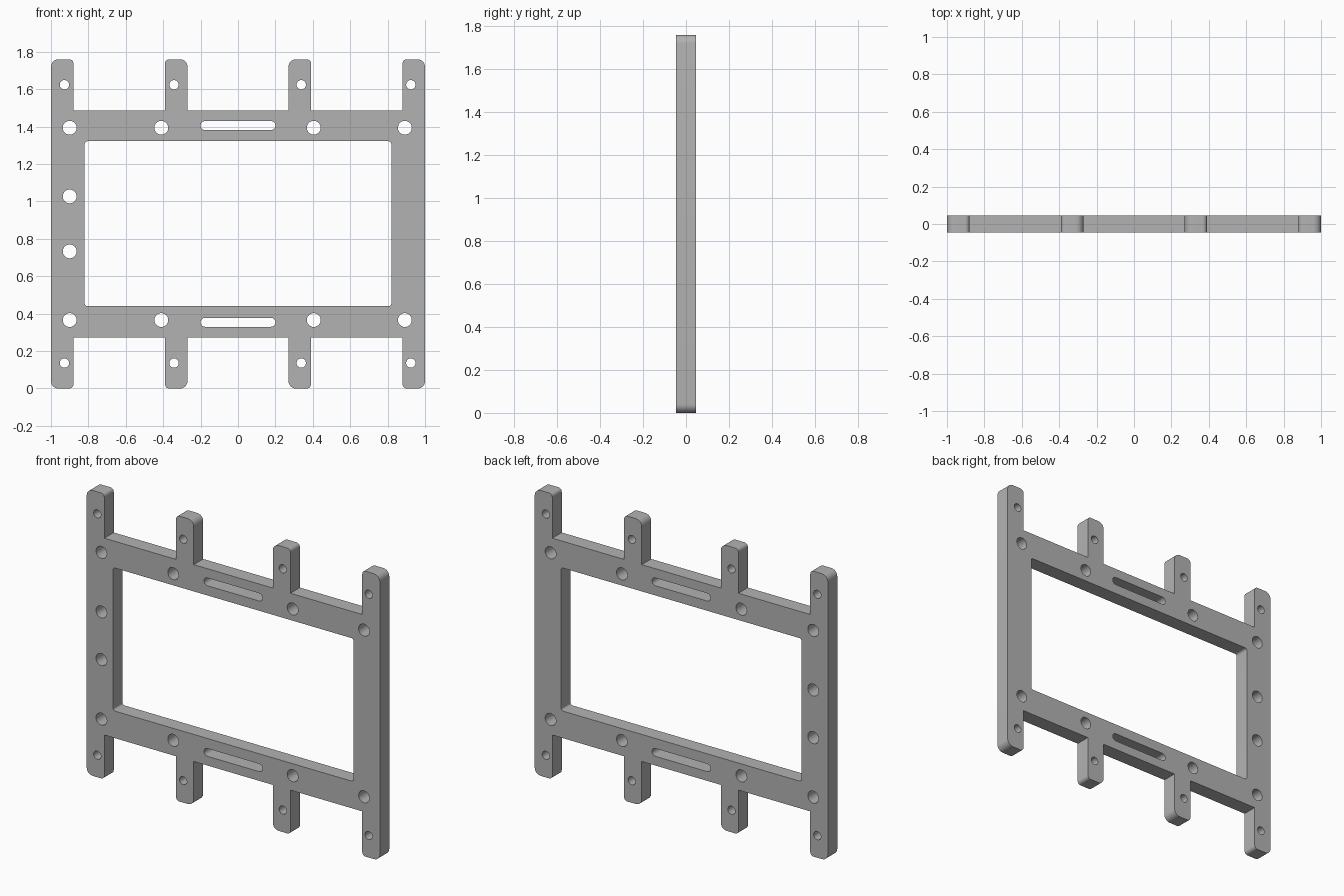
import bpy, bmesh
from math import sin, cos, pi, radians
from mathutils import Vector, Matrix

cube = bpy.data.objects.get("Cube")
if cube:
    bpy.data.objects.remove(cube)

HEIGHT, HALF_DEPTH = 1.76, 0.046
MID = HEIGHT / 2
RAIL_TOP = 1.487


def rounded(corners, steps=8):
    """Round each (x, z, radius) corner of a closed right-angled loop."""
    pts = []
    for i, (x, z, r) in enumerate(corners):
        p = Vector((x, z))
        if r == 0:
            pts.append(p)
            continue
        before = (Vector(corners[i - 1][:2]) - p).normalized()
        after = (Vector(corners[(i + 1) % len(corners)][:2]) - p).normalized()
        centre = p + (before + after) * r
        for k in range(steps + 1):
            a = k / steps * pi / 2
            pts.append(centre - after * r * cos(a) - before * r * sin(a))
    return pts


def circle(x, z, r, n=32):
    return [Vector((x + r * cos(2 * pi * k / n), z + r * sin(2 * pi * k / n)))
            for k in range(n)]


def box(x0, x1, z0, z1, r):
    return rounded([(x0, z0, r), (x1, z0, r), (x1, z1, r), (x0, z1, r)])


# Outer outline: top edge with four tabs, mirrored for the bottom edge
big, small = 0.04, 0.022
tabs = [(-1, -0.88, big, small), (-0.39, -0.27, small, big),
        (0.27, 0.39, big, small), (0.88, 1, small, big)]
top = []
for x0, x1, r0, r1 in tabs:
    if x0 > -1:
        top.append((x0, RAIL_TOP, 0))
    top += [(x0, HEIGHT, r0), (x1, HEIGHT, r1)]
    if x1 < 1:
        top.append((x1, RAIL_TOP, 0))
bottom = [(x, HEIGHT - z, r) for x, z, r in reversed(top)]
loops = [rounded(top + bottom)]

# Window, slots and mounting holes
loops.append(box(-0.82, 0.82, 0.44, 1.322, 0.015))
for side in (-1, 1):
    slot_z = MID + side * 0.526
    loops.append(box(-0.2, 0.2, slot_z - 0.024, slot_z + 0.024, 0.0239))
    for x in (-0.9, -0.41, 0.405, 0.892):
        loops.append(circle(x, MID + side * 0.514, 0.037))
    for x in (-0.928, -0.342, 0.338, 0.924):
        loops.append(circle(x, MID + side * 0.744, 0.025))
    loops.append(circle(-0.9, MID + side * 0.147, 0.037))

# Filled, extruded profile
curve = bpy.data.curves.new("frame_profile", "CURVE")
curve.dimensions = "2D"
curve.fill_mode = "BOTH"
curve.extrude = HALF_DEPTH
for loop in loops:
    spline = curve.splines.new("POLY")
    spline.points.add(len(loop) - 1)
    for point, p in zip(spline.points, loop):
        point.co = (p.x, p.y, 0, 1)
    spline.use_cyclic_u = True
frame = bpy.data.objects.new("mounting_frame", curve)
bpy.context.collection.objects.link(frame)
bpy.ops.object.select_all(action="DESELECT")
frame.select_set(True)
bpy.context.view_layer.objects.active = frame
bpy.ops.object.convert(target="MESH")
frame = bpy.context.object

# Stand the plate upright and weld its edges
bm = bmesh.new()
bm.from_mesh(frame.data)
bmesh.ops.remove_doubles(bm, verts=bm.verts, dist=0.00005)
bmesh.ops.transform(bm, matrix=Matrix.Rotation(pi / 2, 4, "X"), verts=bm.verts)
bmesh.ops.recalc_face_normals(bm, faces=bm.faces)
bm.to_mesh(frame.data)
bm.free()

# Plain grey finish
grey = bpy.data.materials.new("plain grey")
grey.use_nodes = True
colour = (0.45, 0.45, 0.45, 1)
grey.diffuse_color = colour
grey.node_tree.nodes["Principled BSDF"].inputs["Base Color"].default_value = colour
frame.data.materials.clear()
frame.data.materials.append(grey)
bpy.ops.object.shade_smooth_by_angle(angle=radians(30))
